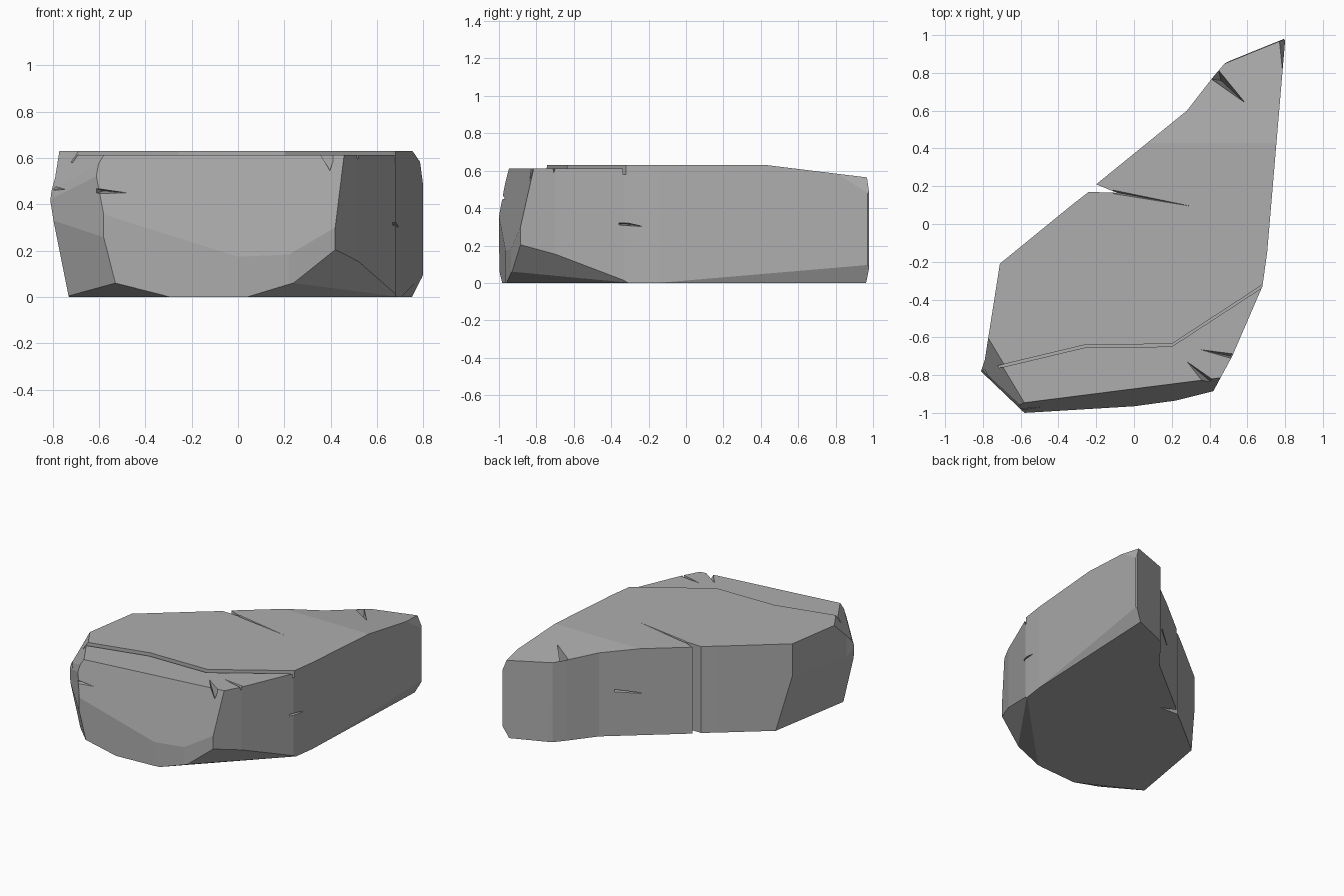
import bpy
import bmesh
from mathutils import Vector

cube = bpy.data.objects.get("Cube")
if cube:
    bpy.data.objects.remove(cube, do_unlink=True)

stone = bpy.data.materials.new("stone grey")
stone.use_nodes = True
GREY = (0.42, 0.42, 0.42, 1)
stone.diffuse_color = GREY
stone.node_tree.nodes["Principled BSDF"].inputs["Base Color"].default_value = GREY

TOP = 0.63
CENTRE = Vector((0, -0.2, 0.3))


def add_object(name, bm):
    bmesh.ops.recalc_face_normals(bm, faces=bm.faces)
    mesh = bpy.data.meshes.new(name)
    bm.to_mesh(mesh)
    bm.free()
    mesh.materials.append(stone)
    obj = bpy.data.objects.new(name, mesh)
    bpy.context.collection.objects.link(obj)
    return obj


def prism(outline, bottom, top):
    bm = bmesh.new()
    base = bm.faces.new([bm.verts.new((x, y, bottom)) for x, y in outline])
    ext = bmesh.ops.extrude_face_region(bm, geom=[base])
    verts = [v for v in ext["geom"] if isinstance(v, bmesh.types.BMVert)]
    bmesh.ops.translate(bm, verts=verts, vec=(0, 0, top - bottom))
    bmesh.ops.recalc_face_normals(bm, faces=bm.faces)
    return bm


def chip(bm, a, b, c):
    """Slice off everything outside the plane through three points."""
    a, b, c = Vector(a), Vector(b), Vector(c)
    normal = (b - a).cross(c - a).normalized()
    if normal.dot(CENTRE - a) > 0:
        normal = -normal
    bmesh.ops.bisect_plane(bm, geom=bm.verts[:] + bm.edges[:] + bm.faces[:], dist=1e-5,
                           plane_co=a, plane_no=normal, clear_outer=True)
    rim = [e for e in bm.edges if e.is_boundary]
    bmesh.ops.holes_fill(bm, edges=rim, sides=0)


def carve(target, bm):
    cutter = add_object("crack_cutter", bm)
    cutter.hide_render = True
    mod = target.modifiers.new("carve", 'BOOLEAN')
    mod.operation = 'DIFFERENCE'
    mod.solver = 'EXACT'
    mod.object = cutter
    bpy.context.view_layer.objects.active = target
    bpy.ops.object.modifier_apply(modifier=mod.name)
    bpy.data.objects.remove(cutter, do_unlink=True)


def crack(target, mouth, tip, side, depth):
    """Wedge that is widest at the mouth and narrows to the tip."""
    mouth, tip, side, depth = map(Vector, (mouth, tip, side, depth))
    bm = bmesh.new()
    for p in (mouth + side - depth * 0.3, mouth - side - depth * 0.3,
              mouth + depth, tip):
        bm.verts.new(p)
    bmesh.ops.convex_hull(bm, input=bm.verts)
    carve(target, bm)


# Slab outline, including the deep split in the back edge
outline = [(0.80, 0.97), (0.78, 1.0), (0.48, 0.85), (0.42, 0.78), (0.28, 0.60),
           (-0.20, 0.21), (-0.09, 0.165), (-0.24, 0.17), (-0.33, 0.10),
           (-0.71, -0.21), (-0.79, -0.72), (-0.81, -0.78), (-0.58, -1.0),
           (0.0, -0.965), (0.22, -0.935), (0.42, -0.885), (0.52, -0.70),
           (0.68, -0.33), (0.705, -0.15)]
rock = prism(outline, 0, TOP)

# Broad facets knocked off the slab
chips = [
    # top falling towards the back tip
    ((0, 0.43, TOP), (1, 0.43, TOP), (0, 1, 0.56)),
    # front face leaning back
    ((-0.57, -1.0, 0.35), (0.42, -0.885, 0.3), (0.40, -0.82, 0.62)),
    # undercut below the front corner, steep then shallow
    ((0.24, -0.93, 0.06), (0.43, -0.88, 0.21), (0.67, -0.40, 0.06)),
    ((0.05, -0.95, 0), (0.24, -0.93, 0.06), (0.69, -0.30, 0)),
    # side wall narrowing to the ground, and its lower front facet
    ((-0.81, -0.77, 0.42), (-0.715, -0.21, 0.42), (-0.73, -0.76, 0)),
    ((-0.79, -0.78, 0.26), (-0.57, -1.0, 0.22), (-0.54, -0.975, 0.02)),
    ((-0.30, -0.98, 0), (-0.50, -0.99, 0.05), (-0.73, -0.76, 0)),
    # upper front facets
    ((-0.80, -0.77, 0.47), (-0.58, -0.99, 0.56), (-0.68, -0.84, TOP)),
    ((-0.79, -0.74, 0.5), (-0.75, -0.64, TOP), (-0.69, -0.74, TOP)),
    # back tip
    ((0.80, 0.97, 0.48), (0.785, 0.78, 0.6), (0.765, 0.985, 0.57)),
    ((0.73, 0.45, 0), (0.795, 0.92, 0.09), (0.75, 0.93, 0)),
    ((0.80, 0.98, 0.5), (0.48, 0.85, 0.5), (0.77, 0.97, 0.1)),
]
for plane in chips:
    chip(rock, *plane)
slab = add_object("rock_slab", rock)

# Stepped lip along the front of the top, with a groove at its back
ridge = [(0.74, -0.28), (0.66, -0.335), (0.20, -0.635), (-0.26, -0.64), (-0.70, -0.745), (-0.9, -0.79)]
carve(slab, prism(ridge + [(-0.9, -1.2), (0.74, -1.2)], 0.612, 0.8))
groove = [(x, y - 0.014) for x, y in reversed(ridge)]
carve(slab, prism(ridge + groove, 0.58, 0.8))

# Cracks in the top
crack(slab, (0.40, -0.84, 0.60), (0.27, -0.72, 0.62), (0.018, 0.02, 0), (0, 0.01, -0.07))
crack(slab, (0.52, -0.70, 0.61), (0.33, -0.66, 0.62), (0, 0.016, 0), (-0.01, 0, -0.05))
crack(slab, (0.43, 0.79, 0.59), (0.59, 0.64, 0.61), (0.025, 0.03, 0), (0.03, -0.03, -0.28))
crack(slab, (-0.11, 0.17, 0.63), (0.38, 0.08, 0.635), (0, 0.012, 0), (0, 0, -0.03))

# Cracks in the walls
crack(slab, (-0.61, -0.97, 0.458), (-0.46, -0.98, 0.448), (0, 0, 0.012), (0.03, 0.05, 0))
crack(slab, (-0.81, -0.78, 0.47), (-0.74, -0.86, 0.462), (0, 0, 0.014), (0.05, 0.02, 0))
crack(slab, (0.70, -0.30, 0.312), (0.63, -0.40, 0.318), (0, 0, 0.012), (-0.05, 0.02, 0))
crack(slab, (0.70, -0.31, 0.312), (0.69, -0.23, 0.302), (0, 0, 0.012), (-0.05, 0.02, 0))
crack(slab, (0.20, 0.54, 0.33), (0.03, 0.39, 0.30), (0, 0, 0.012), (0.03, -0.05, 0))
